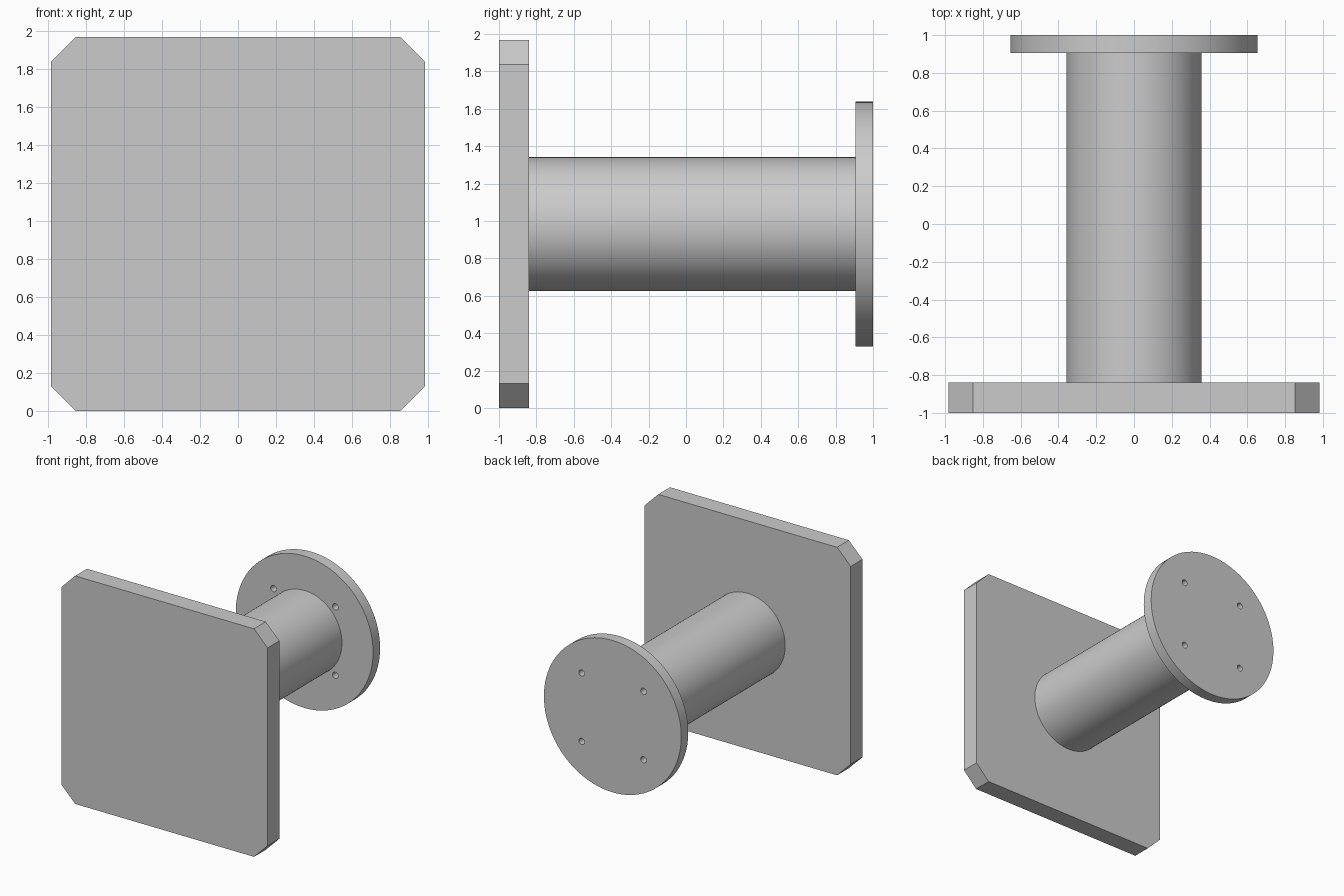
import bpy
import bmesh
import math
from mathutils import Matrix, Vector

cube = bpy.data.objects.get("Cube")
if cube:
    bpy.data.objects.remove(cube, do_unlink=True)

GREY = (0.6, 0.6, 0.6, 1.0)
metal = bpy.data.materials.new("plain_grey")
metal.use_nodes = True
metal.diffuse_color = GREY
metal.node_tree.nodes["Principled BSDF"].inputs["Base Color"].default_value = GREY

HALF = 0.983          # half side of the square plate, also the axis height
FRONT, PLATE_BACK, FLANGE_FRONT, BACK = -1.0, -0.84, 0.905, 1.0


def add_object(name, bm):
    bmesh.ops.recalc_face_normals(bm, faces=bm.faces)
    mesh = bpy.data.meshes.new(name)
    bm.to_mesh(mesh)
    bm.free()
    mesh.materials.append(metal)
    obj = bpy.data.objects.new(name, mesh)
    bpy.context.collection.objects.link(obj)
    return obj


def add_cylinder(bm, radius, y0, y1, x=0, z=HALF, sides=96):
    place = Matrix.Translation((x, (y0 + y1) / 2, z)) @ Matrix.Rotation(math.pi / 2, 4, "X")
    bmesh.ops.create_cone(bm, cap_ends=True, segments=sides, radius1=radius,
                          radius2=radius, depth=y1 - y0, matrix=place)


def smooth(obj):
    bpy.ops.object.select_all(action="DESELECT")
    obj.select_set(True)
    bpy.context.view_layer.objects.active = obj
    bpy.ops.object.shade_smooth_by_angle(angle=math.radians(30))


# Square plate with chamfered corners
bm = bmesh.new()
bmesh.ops.create_cube(bm, size=1, matrix=Matrix.Translation((0, (FRONT + PLATE_BACK) / 2, HALF))
                      @ Matrix.Diagonal((2 * HALF, PLATE_BACK - FRONT, 2 * HALF, 1)))
corners = [e for e in bm.edges if abs((e.verts[0].co - e.verts[1].co).normalized().y) > 0.9]
bmesh.ops.bevel(bm, geom=corners, offset=0.13, segments=1, affect="EDGES")
add_object("square_plate", bm)

# Round tube joining plate and flange
bm = bmesh.new()
add_cylinder(bm, 0.358, PLATE_BACK, FLANGE_FRONT)
smooth(add_object("tube", bm))

# Round flange with four bolt holes
bm = bmesh.new()
add_cylinder(bm, 0.655, FLANGE_FRONT, BACK)
flange = add_object("round_flange", bm)

bm = bmesh.new()
for sx in (-1, 1):
    for sz in (-1, 1):
        add_cylinder(bm, 0.027, FLANGE_FRONT - 0.1, BACK + 0.1,
                     x=sx * 0.295, z=HALF + sz * 0.295, sides=32)
cutter = add_object("bolt_hole_cutter", bm)

cut = flange.modifiers.new("bolt_holes", "BOOLEAN")
cut.object = cutter
cut.operation = "DIFFERENCE"
cut.solver = "EXACT"
bpy.context.view_layer.objects.active = flange
bpy.ops.object.modifier_apply(modifier=cut.name)
bpy.data.objects.remove(cutter, do_unlink=True)
smooth(flange)
